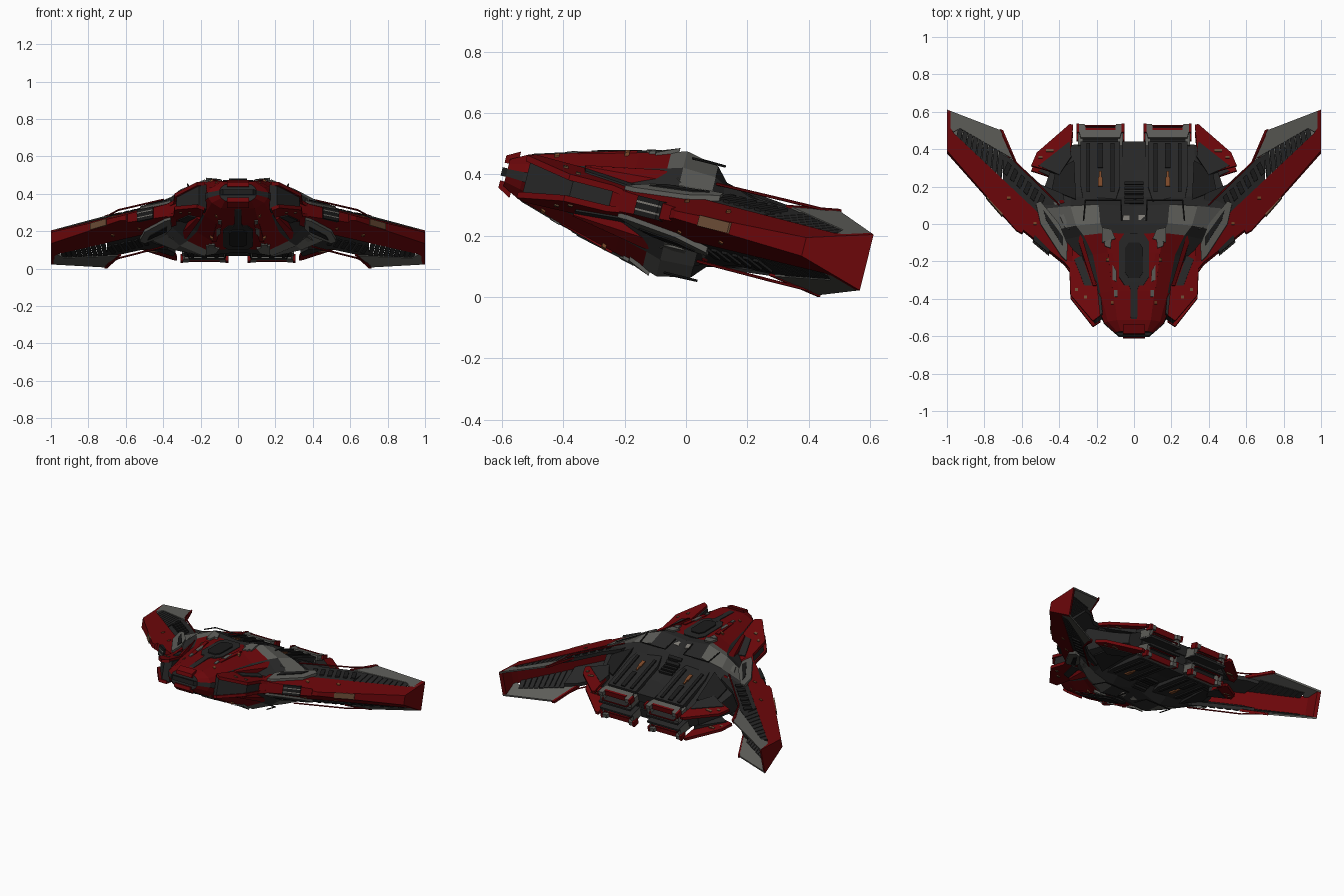
import bpy, bmesh, math
from mathutils import Vector, Matrix

if "Cube" in bpy.data.objects:
    bpy.data.objects.remove(bpy.data.objects["Cube"])

# Ship is symmetric left/right and top/bottom, then pitched nose-up
S, C = 0.242, 0.970
def mat(name, rgb):
    m = bpy.data.materials.new(name)
    m.diffuse_color = (*rgb, 1)
    m.use_nodes = True
    m.node_tree.nodes["Principled BSDF"].inputs["Base Color"].default_value = m.diffuse_color
    return m
RED = mat("dark red", (.150, .002, .003))
GREY = mat("warm grey", (.108, .108, .098))
DARK = mat("charcoal", (.020, .020, .020))
BLACK = mat("near black", (.011, .011, .011))
TAN = mat("tan", (.15, .075, .038))
ORANGE = mat("burnt orange", (.20, .065, .022))
PALE = mat("pale grey", (.20, .19, .17))

def tilt(x, y, z):
    return Vector((x, y * C + z * S, z * C - y * S + .255))

def finish(bm, name, mats):
    bmesh.ops.recalc_face_normals(bm, faces=bm.faces[:])
    me = bpy.data.meshes.new(name)
    bm.to_mesh(me)
    bm.free()
    for m in mats:
        me.materials.append(m)
    ob = bpy.data.objects.new(name, me)
    bpy.context.collection.objects.link(ob)
    return ob

def val(f, x, y):
    return f(x, y) if callable(f) else f

def signs(mx, mz):
    return [(a, b) for a in ((1, -1) if mx else (1,)) for b in ((1, -1) if mz else (1,))]

def slab(name, shapes, top, bot, m, mx=True, mz=True):
    """Plan-view outline(s), extruded between two heights and mirrored."""
    if not isinstance(shapes[0], list):
        shapes = [shapes]
    bm = bmesh.new()
    for pts in shapes:
        for sx, sz in signs(mx, mz):
            up, lo = [], []
            for x, y in pts:
                z = val(top, x, y)
                Y = (y - S * z) / C
                up.append(bm.verts.new(tilt(x * sx, Y, z * sz)))
                lo.append(bm.verts.new(tilt(x * sx, Y, val(bot, x, y) * sz)))
            bm.faces.new(up)
            bm.faces.new(lo[::-1])
            for i in range(len(up)):
                j = (i + 1) % len(up)
                bm.faces.new((up[j], up[i], lo[i], lo[j]))
    return finish(bm, name, [m])

def tube(name, pts, r, m):
    bm = bmesh.new()
    for sx, sz in signs(True, True):
        q = [tilt(x * sx, (y - S * z) / C, z * sz) for x, y, z in pts]
        for a, b in zip(q, q[1:]):
            d = b - a
            M = Matrix.Translation((a + b) / 2) @ d.to_track_quat('Z', 'Y').to_matrix().to_4x4()
            bmesh.ops.create_cone(bm, cap_ends=True, segments=6, radius1=r, radius2=r, depth=d.length + r, matrix=M)
    return finish(bm, name, [m])

def rect(x0, x1, y0, y1):
    return [(x0, y0), (x1, y0), (x1, y1), (x0, y1)]

def off(f, d):
    return lambda x, y: val(f, x, y) + d

# Main hull loft: (station, half profile of x, height)
SEC = [
    (-.605, [(0, .045), (.07, .045), (.09, .03), (.10, .012)]),
    (-.55, [(0, .074), (.09, .074), (.14, .042), (.16, .015)]),
    (-.40, [(0, .115), (.11, .117), (.18, .075), (.22, .03)]),
    (-.20, [(0, .162), (.14, .168), (.22, .115), (.30, .04)]),
    (-.10, [(0, .180), (.16, .194), (.27, .140), (.37, .05)]),
    (-.05, [(0, .190), (.18, .210), (.31, .155), (.42, .06)]),
    (.06, [(0, .140), (.19, .187), (.34, .150), (.48, .09)]),
    (.12, [(0, .105), (.20, .120), (.34, .120), (.50, .08)]),
    (.30, [(0, .090), (.20, .090), (.33, .080), (.44, .04)]),
    (.42, [(0, .075), (.20, .075), (.32, .060), (.38, .03)])]
BANDS = ["RRRRDDDDD", "RRRRGGDDD", "RRDDDGDDD", "DDDDDDDDD"]
bm = bmesh.new()
rings = []
for Y, h in SEC:
    p = h + [(x, -z) for x, z in h[::-1]] + [(-x, -z) for x, z in h[1:]] + [(-x, z) for x, z in h[:0:-1]]
    rings.append([bm.verts.new(tilt(x, Y, z)) for x, z in p])
for s, (a, b) in enumerate(zip(rings, rings[1:])):
    for k in range(14):
        f = bm.faces.new((a[k], a[(k + 1) % 14], b[(k + 1) % 14], b[k]))
        f.material_index = "RDG".index(BANDS[int("01232100123210"[k])][s])
for r in (rings[0], rings[-1]):
    bm.faces.new(r).material_index = 1
finish(bm, "hull", [RED, DARK, GREY])

def hz(x, y):
    """Hull height under a plan-view point."""
    Y = (y - .036) / C
    def prof(h):
        for (x0, z0), (x1, z1) in zip(h, h[1:]):
            if abs(x) <= x1:
                return z0 + (z1 - z0) * (abs(x) - x0) / (x1 - x0)
        return h[-1][1]
    for (y0, h0), (y1, h1) in zip(SEC, SEC[1:]):
        if Y <= y1:
            t = max(0, (Y - y0) / (y1 - y0))
            return prof(h0) * (1 - t) + prof(h1) * t
    return prof(SEC[-1][1])

# Nose: cap blocks and dark tongue
slab("nose_cap", rect(-.06, .06, -.588, -.54), lambda x, y: .054 + .5 * (y + .588), .03, RED, mx=False)
slab("nose_tongue", [(-.08, -.60), (.08, -.60), (.12, -.56), (-.12, -.56)], .014, -.014, BLACK, False, False)

# Canopy, spine groove, bonnet trim
def octo(w, y0, y1, c):
    r = [(w - c, y0), (w, y0 + c * 1.5), (w, y1 - c * 1.5), (w - c, y1)]
    return r + [(-x, y) for x, y in r[::-1]]
slab("canopy_frame", octo(.08, -.33, -.05, .03), lambda x, y: hz(0, y) + .008, .08, DARK, mx=False)
slab("canopy_glass", octo(.048, -.29, -.10, .02), lambda x, y: hz(0, y) + .014, .08, BLACK, mx=False)
slab("spine_groove", [rect(-.016, .016, -.54, -.50), rect(-.018, .018, -.50, -.352),
                      [(-.018, -.352), (.018, -.352), (.035, -.31), (-.035, -.31)]],
     off(hz, .008), .04, DARK, mx=False)
slab("bonnet_ridge", [(.085, -.352), (.115, -.352), (.14, -.16), (.115, -.16)], off(hz, .006), .04, RED)
slab("bonnet_patch", [rect(.088, .106, -.39, -.355), [(.092, -.31), (.115, -.30), (.115, -.22), (.095, -.25)],
                      [(.10, -.08), (.17, -.10), (.17, -.02), (.12, -.03)],
                      [(.125, -.13), (.155, -.12), (.16, -.10), (.12, -.08)]], off(hz, .009), .05, GREY)
slab("bonnet_light", [rect(.11, .122, -.43, -.415), rect(.135, .15, -.20, -.185)], off(hz, .011), .05, ORANGE)
slab("collar_light", rect(.025, .06, .02, .045), off(hz, .008), .08, PALE)

# Cheek fairings beside the nose
cz = lambda x, y: .076 - .22 * (x - .2)
cheek = [(.18, -.49), (.22, -.52), (.34, -.38), (.345, -.24), (.40, -.17), (.31, -.08), (.20, -.30)]
slab("cheek_core", [(x - .012, y + .012) for x, y in cheek], off(cz, -.015), lambda x, y: .015 - cz(x, y), DARK, mz=False)
slab("cheek_plate", cheek, cz, off(cz, -.02), RED)
slab("cheek_vent", [(.225, -.33), (.265, -.33), (.32, -.19), (.28, -.17)], off(cz, .006), off(cz, -.01), DARK)
slab("cheek_bolt", [rect(.25, .268, -.40, -.385), rect(.30, .315, -.36, -.345)], off(cz, .005), off(cz, -.01), TAN)
slab("shoulder_stripe", [(.20, -.33), (.22, -.33), (.295, -.10), (.41, .14), (.385, .14), (.275, -.08)],
     lambda x, y: max(hz(x, y), cz(x, y)) + .010, .04, RED)

# Wings: open wedge with a solid leading spar
wz = lambda x, y: .034 + .285 * (y + .24 - .97 * (x - .34))
neg = lambda f: (lambda x, y: -f(x, y))
spar = [(.33, -.24), (.59, -.035), (.60, -.05), (.63, -.035), (1, .39), (1, .54), (.96, .48), (.45, .0), (.33, -.13)]
slab("wing_spar", spar, wz, neg(wz), RED, mz=False)
tip = [(.98, .375), (1, .39), (1, .61), (.98, .60)]
slab("wing_tip", tip, wz, neg(wz), RED, mz=False)
slab("wing_panel", [(.33, -.06), (.45, -.005), (.70, .23), (.70, .37), (.635, .335), (.50, .21), (.38, .16)],
     off(wz, -.004), off(wz, -.03), DARK)
slab("wing_flap", [(.998, .609), (.715, .50), (.63, .335), (.68, .365), (.93, .51), (.965, .49), (.985, .51)],
     wz, off(wz, -.012), GREY)
slab("flap_edge", [(.70, .50), (.715, .506), (.64, .335), (.625, .325)], off(wz, .003), off(wz, -.014), RED)
slats, ribs = [], []
for i in range(9):
    x = .712 + .027 * i
    a, b = .94 * (x - .45) - .01, .365 + .58 * (x - .015 - .68) + .012
    slats.append([(x, a), (x + .023, a + .021), (x + .008, b + .013), (x - .015, b)])
slab("wing_slats", slats, off(wz, -.003), off(wz, -.016), DARK)
for i in range(6):
    x = .50 + .036 * i
    y = .94 * (x - .45) + .04
    ribs.append([(x, y), (x + .02, y + .018), (x - .005, y + .075), (x - .025, y + .057)])
slab("wing_ribs", ribs, off(wz, .004), off(wz, -.02), BLACK)
slab("wing_inlay", [(.36, -.20), (.39, -.17), (.50, .0), (.525, .11), (.50, .12), (.40, .0), (.355, -.11)],
     off(wz, .014), .02, GREY)
slab("wing_inlay_vent", [(.38, -.12), (.47, .02), (.485, .075), (.38, -.07)], off(wz, .018), .02, BLACK)
slab("root_grey_strip", [(.415, .15), (.445, .15), (.37, -.02), (.345, -.03)], lambda x, y: hz(x, y) + .012, .05, GREY)
slab("spar_badge", [(.705, .042), (.79, .14), (.785, .16), (.70, .06)], .018, -.018, TAN, mz=False)
slab("spar_bolts", [rect(x, x + .018, .97 * (x - .34) - .18, .97 * (x - .34) - .165) for x in (.52, .66)],
     off(wz, .005), off(wz, -.01), ORANGE)
tube("wing_brace", [(.40, .10, .130), (.64, .335, .133), (.715, .50, .133)], .005, RED)
# Slotted intake at the wing root
slab("root_intake", [(.455, -.158), (.54, -.088), (.53, -.06), (.45, -.13)], .032, -.032, BLACK, mz=False)
slab("root_slot", [(.457, -.163), (.542, -.093), (.53, -.07), (.45, -.14)], .016, .010, PALE)

# Rear deck plates
az = lambda x, y: .092 - .12 * (x - .33)
slab("aft_fin", [(.325, .53), (.345, .532), (.52, .38), (.55, .31), (.40, .27), (.34, .37)], az, off(az, -.02), RED)
slab("aft_fin_inlay", [(.345, .44), (.44, .365), (.51, .31), (.40, .262), (.335, .36)], off(az, .004), .045, DARK)
slab("aft_fin_bolts", [rect(.43, .47, .385, .398), rect(.49, .51, .35, .362)], off(az, .005), .05, TAN)
slab("deck_grille", [rect(-.05, .05, y, y + .014) for y in (.11, .135, .16, .185, .21)], off(hz, .012), .05, BLACK, mx=False)
slab("deck_bridge", rect(-.065, .065, .24, .44), .092, .03, DARK, mx=False)
slab("deck_side_panel", [(.31, .13), (.44, .18), (.42, .28), (.32, .34)], off(hz, .008), .04, BLACK)

# Engines
ez = lambda x, y: .135 - .11 * (y - .1)
slab("engine_body", [(.10, .12), (.27, .12), (.285, .2), (.285, .44), (.075, .44), (.075, .2)], ez, .0, DARK)
slab("engine_ridge", [rect(.105, .125, .17, .43), rect(.235, .255, .17, .43), rect(.165, .195, .30, .43)],
     off(ez, .009), .05, BLACK)
slab("engine_valve", [rect(.168, .192, .20, .25), rect(.174, .186, .25, .28)], off(ez, .009), .05, ORANGE)
slab("engine_cowl", [(.055, .533), (.095, .533), (.105, .51), (.255, .51), (.265, .533), (.305, .533), (.285, .46), (.075, .46)],
     .102, .075, GREY)
slab("engine_cowl_trim", [rect(.10, .26, .50, .515), rect(.052, .066, .49, .536), rect(.294, .308, .49, .536)],
     .105, .068, RED)
slab("engine_cowl_side", [rect(.06, .085, .42, .515), rect(.275, .30, .42, .515)], .08, .022, GREY)
slab("engine_sill", rect(.06, .30, .42, .522), .032, .018, DARK)
slab("engine_nozzle", rect(.085, .275, .40, .47), .075, .025, BLACK)
tube("engine_rail", [(.075, .49, .05), (.09, .522, .045), (.27, .522, .045), (.285, .49, .05)], .005, RED)
tube("deck_rail", [(.065, .02, .195), (.07, .125, .192), (.26, .125, .192), (.27, .02, .192)], .004, BLACK)

# Settle on the ground and centre front to back
obs = list(bpy.context.collection.objects)
co = [v.co for o in obs for v in o.data.vertices]
dz = min(c.z for c in co)
dy = (min(c.y for c in co) + max(c.y for c in co)) / 2
for o in obs:
    o.data.transform(Matrix.Translation((0, -dy, -dz)))
